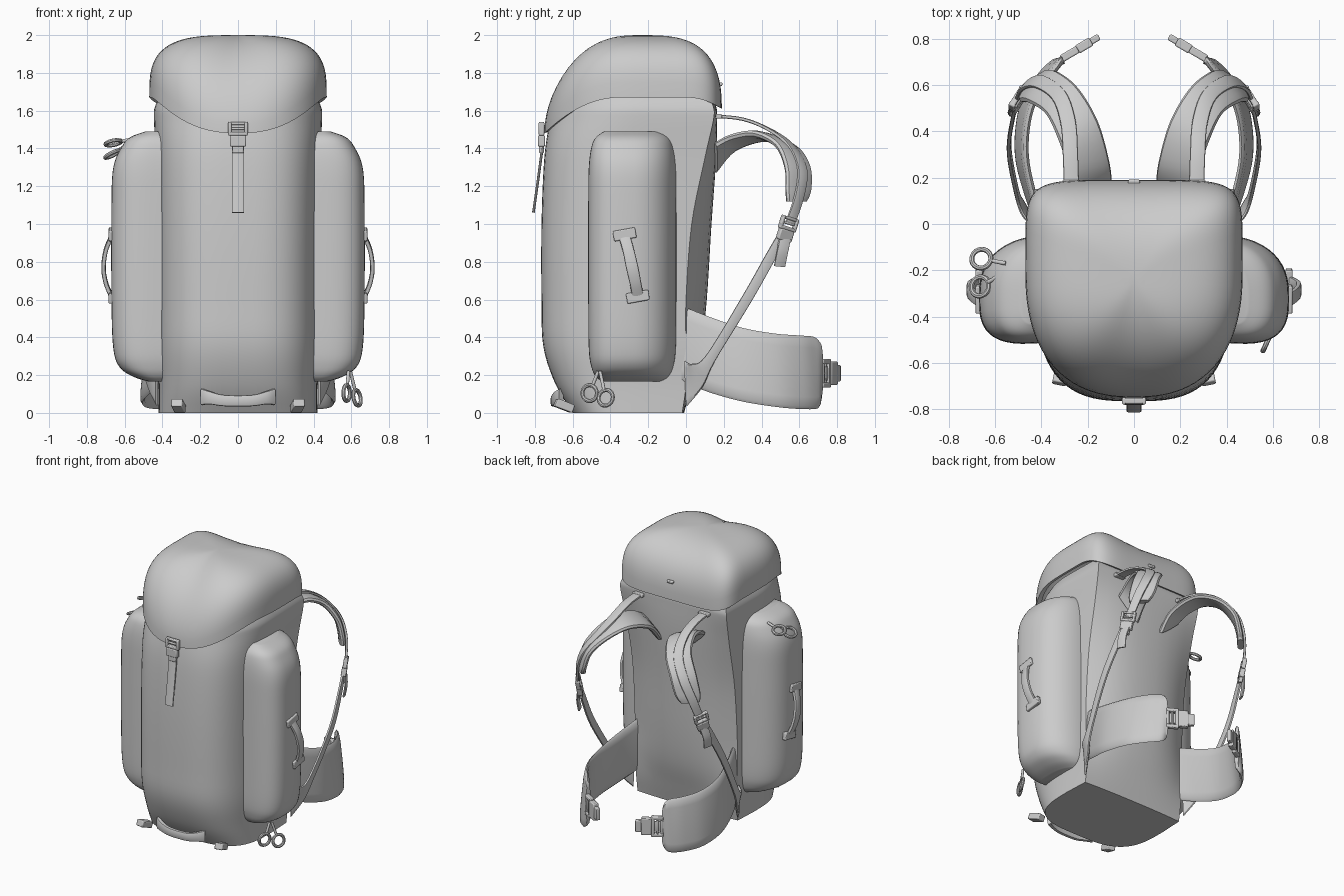
import bpy, bmesh
from math import sin, cos, pi
from mathutils import Vector, Matrix

if "Cube" in bpy.data.objects:
    bpy.data.objects.remove(bpy.data.objects["Cube"])


def spline(keys, n=5):
    """Catmull-Rom resampling of rows of numbers."""
    out = []
    for i in range(len(keys) - 1):
        a, b, c, d = (keys[max(i - 1, 0)], keys[i], keys[i + 1], keys[min(i + 2, len(keys) - 1)])
        for k in range(n):
            t = k / n
            out.append([0.5 * (2 * q + (r - p) * t + (2 * p - 5 * q + 4 * r - s) * t * t
                        + (3 * q - p - 3 * r + s) * t ** 3) for p, q, r, s in zip(a, b, c, d)])
    return out + [list(keys[-1])]


def sp(v, n):
    return (1 if v >= 0 else -1) * abs(v) ** (2 / n)


def finish(name, bm, mirror=False, bevel=0):
    bmesh.ops.recalc_face_normals(bm, faces=bm.faces)
    me = bpy.data.meshes.new(name)
    bm.to_mesh(me)
    bm.free()
    ob = bpy.data.objects.new(name, me)
    bpy.context.collection.objects.link(ob)
    if bevel:
        m = ob.modifiers.new("Bevel", 'BEVEL')
        m.width, m.segments = bevel, 2
    if mirror:
        ob.modifiers.new("Mirror", 'MIRROR').use_mirror_merge = False
    return ob


def loft(name, rings, mirror=False, cap_start=True):
    bm = bmesh.new()
    vs = [[bm.verts.new(p) for p in r] for r in rings]
    n = len(vs[0])
    for a, b in zip(vs, vs[1:]):
        for i in range(n):
            j = (i + 1) % n
            bm.faces.new((a[i], a[j], b[j], b[i]))
    if cap_start:
        bm.faces.new(vs[0])
    bm.faces.new(vs[-1])
    return finish(name, bm, mirror)


def ribbon(name, keys, thick, mirror=True, e=4):
    """Strap through rows of (x, y, z, half-width vector)."""
    rows = spline(keys)
    P = [Vector(r[:3]) for r in rows]
    rings = []
    for i, r in enumerate(rows):
        t = P[min(i + 1, len(P) - 1)] - P[max(i - 1, 0)]
        w = Vector(r[3:])
        nrm = t.cross(w).normalized() * thick / 2
        rings.append([P[i] + w * sp(cos(k * pi / 6), e) + nrm * sp(sin(k * pi / 6), e) for k in range(12)])
    return loft(name, rings, mirror)


def frame(loc, x, y):
    x, y = Vector(x).normalized(), Vector(y)
    z = x.cross(y).normalized()
    y = z.cross(x)
    return Matrix.Translation(loc) @ Matrix((x, y, z)).transposed().to_4x4()


def boxes(name, items, mat, mirror=True, bevel=0.006):
    bm = bmesh.new()
    for c, s in items:
        bmesh.ops.create_cube(bm, size=1, matrix=mat @ Matrix.Translation(c) @ Matrix.Diagonal((*s, 1)))
    return finish(name, bm, mirror, bevel)


def buckle(name, mat, mirror=True):
    boxes(name, [((-.043, .045, 0), (.018, .07, .03)), ((.043, .045, 0), (.018, .07, .03)),
                 ((0, .072, 0), (.104, .016, .026)), ((0, .018, 0), (.104, .02, .03)),
                 ((0, .045, 0), (.07, .014, .02)), ((0, -.02, 0), (.085, .06, .036)),
                 ((0, -.065, 0), (.06, .04, .026))], mat, mirror)


# Main bag: (z, half width, back corner y, back middle y, front y, roundness)
body = []
for z, w, yc, yb, yf, n in spline([
        (0, .42, -.02, -.01, -.60, 3.3), (.15, .42, 0, .03, -.69, 3.1), (.35, .43, 0, .08, -.755, 3),
        (.6, .43, 0, .11, -.765, 3), (1, .43, .03, .135, -.765, 3), (1.35, .435, .1, .16, -.75, 2.9),
        (1.55, .445, .145, .165, -.72, 2.5), (1.62, .44, .145, .16, -.7, 2.4), (1.7, .4, .11, .12, -.65, 2.4)]):
    r = [(w * sp(cos(pi * i / 36), n), -.2 + (yf + .2) * sp(sin(pi * i / 36), n), z) for i in range(37)]
    r += [(w * .98 * u / 5, yc + (yb - yc) * (1 - abs(u / 5) ** 2.5), z) for u in range(-5, 6)]
    body.append(r)
loft("main_bag", body)

# Domed lid with a pointed front flap
outline = []
for i in range(72):
    c, s = cos(2 * pi * i / 72), sin(2 * pi * i / 72)
    e, d, n = (6, .39, 2.5) if s >= 0 else (2.4, .55, 1.95)
    x, y = .47 * sp(c, e), -.2 + d * sp(s, e)
    zb = 1.67 - .19 * max(0, (-y - .35) / .4) ** 2 - .06 * max(0, y / .19) ** 2
    t = (x / .47) ** 2
    outline.append((x, y, zb, 3.3 * t + n * (1 - t)))
lid = [[(x * .93, -.24 + (y + .24) * .93, zb + .015) for x, y, zb, n in outline]]
for k in range(17):
    a = .98 * pi / 2 * k / 16
    lid.append([(x * sp(cos(a), n), -.24 + (y + .24) * sp(cos(a), n), zb + (2 - zb) * sp(sin(a), n))
                for x, y, zb, n in outline])
loft("lid", lid, cap_start=False)
boxes("lid_back_tab", [((0, .175, 1.74), (.05, .035, .02))], Matrix(), False)

# Side pockets: (z, outer x, half depth)
pocket = []
for z, xo, h in spline([(.165, .47, .15), (.19, .55, .185), (.24, .625, .21), (.34, .66, .225), (.6, .67, .228),
                        (1.1, .67, .228), (1.3, .66, .225), (1.41, .615, .21), (1.46, .57, .185), (1.49, .49, .14)]):
    ring = []
    for i in range(25):
        c, s = cos(pi * i / 24), sin(pi * i / 24)
        ring.append((.38 + (xo - .38) * sp(s, 2.7), -.285 + (h + .01 * (c > 0)) * sp(c, 2.7) - .04 * s, z))
    pocket.append(ring)
loft("side_pocket", pocket, True)

# Side grab handles
ribbon("side_handle", [(.672, -.325, .93, 0, .03, .005), (.70, -.305, .86, 0, .03, .005),
                       (.712, -.285, .77, 0, .032, .005), (.70, -.268, .69, 0, .03, .005),
                       (.672, -.255, .62, 0, .03, .005)], .024)
for i, (y, z) in enumerate([(-.325, .945), (-.255, .615)]):
    boxes(f"side_handle_end_{i}", [((0, 0, 0), (.12, .055, .03))], frame((.67, y, z), (0, 1, .18), (0, -.18, 1)))

# Front bottom haul loop and corner tabs
ribbon("haul_loop", [(-.19, -.66, .085, 0, 0, .045), (-.15, -.685, .08, 0, 0, .035), (-.07, -.70, .065, 0, 0, .03),
                     (.07, -.70, .065, 0, 0, .03), (.15, -.685, .08, 0, 0, .035), (.19, -.66, .085, 0, 0, .045)],
       .03, False)
boxes("corner_tab", [((0, 0, 0), (.06, .1, .045))], frame((.315, -.645, .038), (1, .2, 0), (-.2, .9, -.35)))

# Front closure
buckle("front_buckle", frame((0, -.765, 1.46), (1, 0, 0), (0, 0, 1)), False)
ribbon("front_strap", [(0, -.757, 1.43, .033, 0, 0), (0, -.785, 1.22, .033, 0, 0), (0, -.808, 1.06, .033, 0, 0)],
       .014, False)

# Padded shoulder straps with load lifters
ribbon("shoulder_pad", [(.18, .155, 1.35, .085, 0, .075), (.195, .25, 1.43, .09, -.01, .035),
                        (.24, .40, 1.465, .085, -.04, .015), (.31, .53, 1.41, .07, -.055, .01),
                        (.39, .59, 1.3, .065, -.065, .0), (.43, .595, 1.18, .06, -.065, 0),
                        (.445, .585, 1.12, .045, -.05, 0)], .045, e=3)
ribbon("load_lifter", [(.27, .14, 1.572, .033, 0, 0), (.275, .3, 1.555, .033, 0, 0), (.285, .44, 1.50, .033, -.005, 0),
                       (.325, .555, 1.415, .03, -.015, 0), (.41, .615, 1.29, .025, -.024, 0),
                       (.47, .60, 1.15, .022, -.025, 0), (.50, .55, 1.0, .015, -.025, .005)], .018)
boxes("lifter_anchor", [((.27, .165, 1.57), (.08, .05, .025))], Matrix())
ribbon("lower_strap", [(.43, 0, .155, 0, -.005, .12), (.475, .06, .20, 0, -.03, .06), (.505, .13, .29, 0, -.024, .015),
                       (.54, .32, .6, .002, -.024, .015), (.525, .45, .83, .005, -.024, .015),
                       (.505, .52, .95, .01, -.024, .015)], .018)
buckle("shoulder_buckle", frame((.505, .53, .96), (-.5, .8, -.25), (0, .3, 1)))
ribbon("shoulder_strap_tail", [(.515, .525, .92, -.012, .03, -.003), (.53, .51, .85, -.012, .03, -.003),
                               (.525, .495, .775, -.012, .03, -.003)], .014)

# Hip belt wings and buckles
ribbon("hip_belt", [(.39, -.03, .37, -.01, 0, .2), (.445, .12, .31, -.015, 0, .2), (.485, .3, .255, -.02, 0, .195),
                    (.47, .48, .225, -.02, -.01, .195), (.41, .61, .215, -.015, -.01, .195),
                    (.345, .685, .213, -.01, -.01, .19), (.315, .705, .213, 0, 0, .165), (.305, .71, .213, 0, 0, .13)],
       .035, e=3.5)
ribbon("hip_belt_web", [(.35, .69, .21, 0, 0, .04), (.28, .735, .21, 0, 0, .04), (.22, .77, .21, 0, 0, .04)], .014)
buckle("hip_buckle", frame((.235, .76, .21), (0, 0, 1), (.85, -.5, 0)) @ Matrix.Diagonal((1.45, 1.15, 1.1, 1)))


# Zip pullers: cord and ring, low on the right and high on the left
def puller(name, start, centre, normal):
    s, c, nrm = Vector(start), Vector(centre), Vector(normal).normalized()
    d = (c - s).normalized()
    w = d.cross(nrm).normalized() * .009
    end = c - d * .045
    ribbon(name + "_cord", [(*s, *w), (*((s + end) / 2), *w), (*end, *w)], .018, False, 2)
    bpy.ops.mesh.primitive_torus_add(major_radius=.042, minor_radius=.011, major_segments=28, minor_segments=8,
                                     location=c, rotation=nrm.to_track_quat('Z', 'Y').to_euler())
    bpy.context.object.name = name + "_ring"


puller("right_puller_a", (.585, -.465, .22), (.575, -.51, .105), (1, -.45, 0))
puller("right_puller_b", (.595, -.455, .22), (.63, -.425, .08), (1, -.5, .2))
puller("left_puller_a", (-.555, -.17, 1.45), (-.66, -.15, 1.43), (-.2, .3, 1))
puller("left_puller_b", (-.555, -.21, 1.44), (-.665, -.27, 1.37), (-.5, .2, 1))

bpy.ops.object.select_all(action='DESELECT')
for ob in bpy.context.scene.objects:
    ob.select_set(True)
    bpy.context.view_layer.objects.active = ob
bpy.ops.object.shade_smooth_by_angle(angle=0.7)
